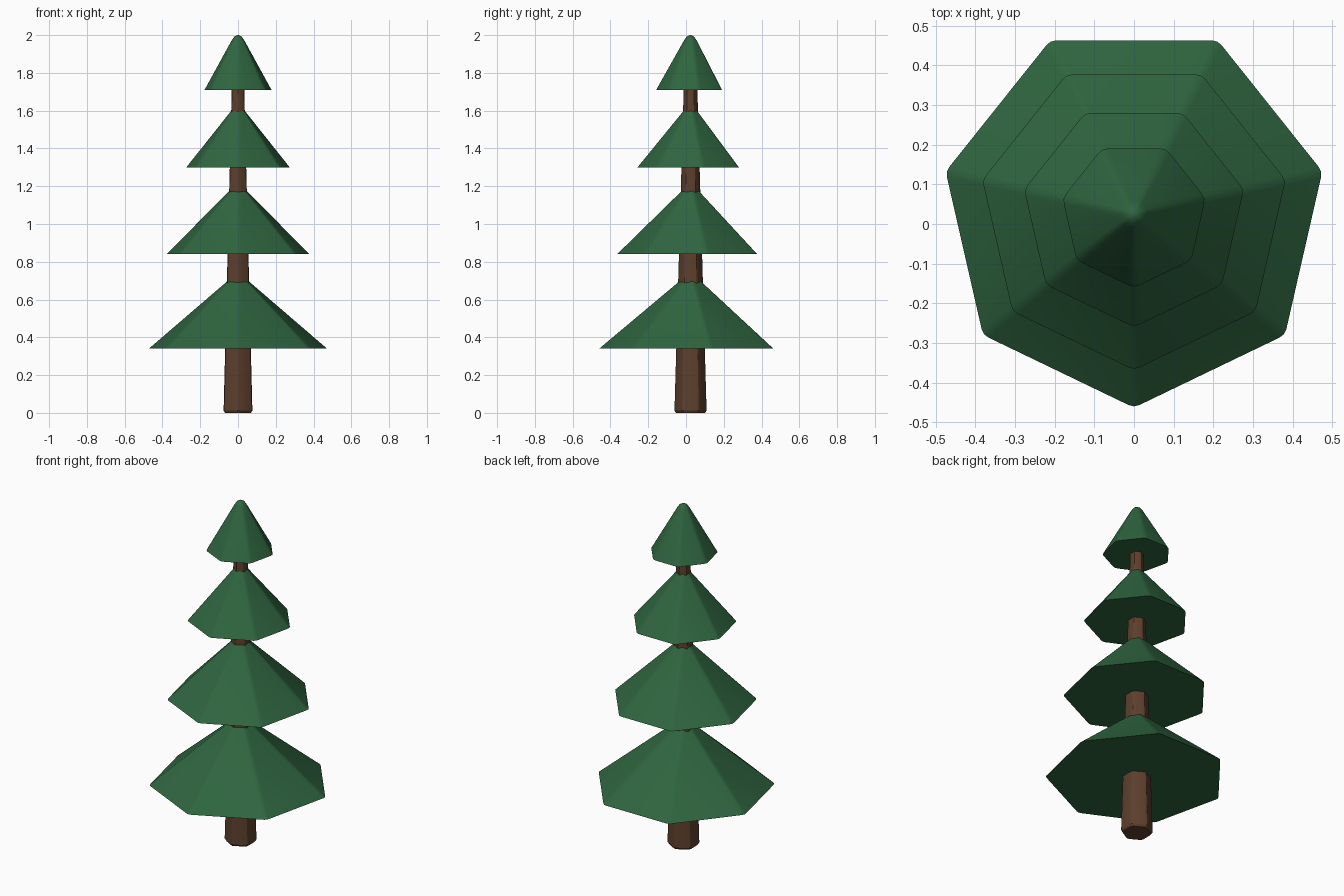
import bpy, bmesh, math
from mathutils import Vector

cube = bpy.data.objects.get("Cube")
if cube:
    bpy.data.objects.remove(cube, do_unlink=True)

CENTRE_Y = 0.024


def make_material(name, colour):
    mat = bpy.data.materials.new(name)
    mat.use_nodes = True
    mat.diffuse_color = colour
    mat.node_tree.nodes["Principled BSDF"].inputs["Base Color"].default_value = colour
    return mat


def rounded_ring(bm, sides, radius, z, rounding):
    """Regular polygon with a corner at the front and softened corners."""
    corners = []
    for i in range(sides):
        a = 2 * math.pi * i / sides - math.pi / 2
        corners.append(Vector((radius * math.cos(a), CENTRE_Y + radius * math.sin(a), z)))
    pull = min(rounding, radius * 0.2)
    ring = []
    for i, corner in enumerate(corners):
        start = corner + (corners[i - 1] - corner).normalized() * pull
        end = corner + (corners[(i + 1) % sides] - corner).normalized() * pull
        middle = (start + end) / 4 + corner / 2
        ring += [bm.verts.new(p) for p in (start, middle, end)]
    return ring


def loft(name, sides, profile, rounding, mat):
    """Stack softened polygons of (radius, height) and close both ends."""
    bm = bmesh.new()
    rings = [rounded_ring(bm, sides, r, z, rounding) for r, z in profile]
    for low, high in zip(rings, rings[1:]):
        for i in range(len(low)):
            j = (i + 1) % len(low)
            bm.faces.new((low[i], low[j], high[j], high[i]))
    bm.faces.new(rings[0][::-1])
    bm.faces.new(rings[-1])
    bmesh.ops.recalc_face_normals(bm, faces=bm.faces)
    mesh = bpy.data.meshes.new(name)
    bm.to_mesh(mesh)
    bm.free()
    mesh.materials.append(mat)
    obj = bpy.data.objects.new(name, mesh)
    bpy.context.collection.objects.link(obj)
    bpy.ops.object.select_all(action="DESELECT")
    obj.select_set(True)
    bpy.context.view_layer.objects.active = obj
    bpy.ops.object.shade_smooth_by_angle(angle=math.radians(30))
    return obj


green = make_material("pine green", (0.028, 0.13, 0.05, 1))
brown = make_material("bark brown", (0.11, 0.051, 0.026, 1))

# Tapered six-sided trunk with a softened foot
loft("trunk", 6, [(0.08, 0), (0.088, 0.012), (0.037, 1.75)], 0.012, brown)

# Seven-sided foliage tiers: base radius, base height, height of the rounded tip
tiers = [
    ("lowest_foliage", 0.487, 0.34, 0.745),
    ("lower_foliage", 0.392, 0.84, 1.215),
    ("upper_foliage", 0.284, 1.30, 1.63),
    ("top_foliage", 0.185, 1.71, 2.0),
]
for name, radius, base, tip in tiers:
    profile = [(radius, base), (0.036, tip - 0.028), (0.022, tip - 0.009), (0.005, tip)]
    loft(name, 7, profile, 0.015, green)
